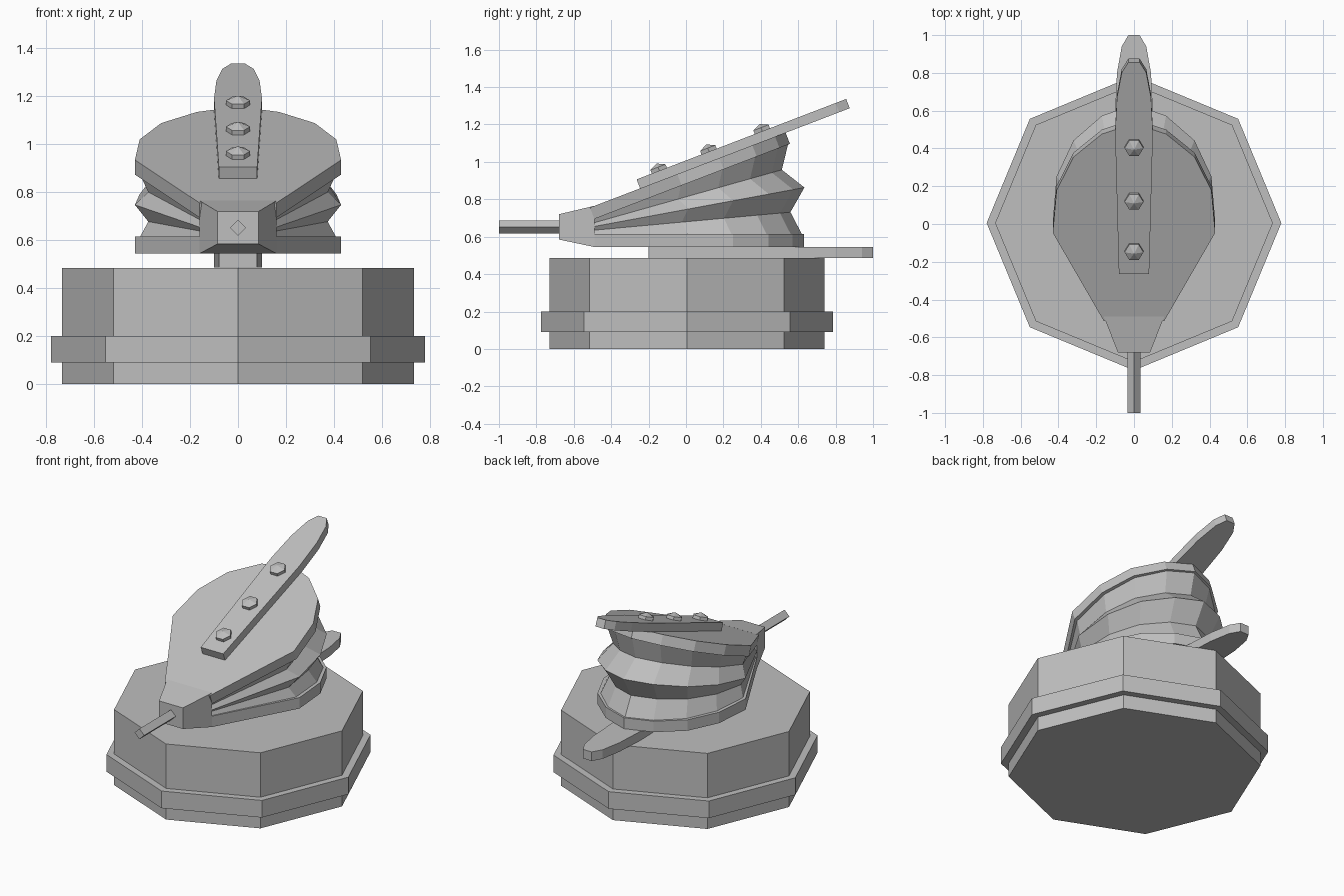
import bpy
import bmesh
from math import cos, sin, pi, radians
from mathutils import Matrix, Vector

cube = bpy.data.objects.get("Cube")
if cube:
    bpy.data.objects.remove(cube, do_unlink=True)

GREY = (0.52, 0.52, 0.52, 1)
grey = bpy.data.materials.new("plain grey")
grey.use_nodes = True
grey.diffuse_color = GREY
grey.node_tree.nodes["Principled BSDF"].inputs["Base Color"].default_value = GREY

TILT = radians(21)   # opening angle of the bellows
HINGE = -0.49        # y of the hinge line


def loft(name, rings):
    """Skin a stack of equal-sized rings and cap both ends."""
    bm = bmesh.new()
    loops = [[bm.verts.new(p) for p in ring] for ring in rings]
    n = len(loops[0])
    for low, high in zip(loops, loops[1:]):
        for i in range(n):
            j = (i + 1) % n
            bm.faces.new((low[i], low[j], high[j], high[i]))
    bm.faces.new(loops[0][::-1])
    bm.faces.new(loops[-1])
    bmesh.ops.remove_doubles(bm, verts=bm.verts[:], dist=1e-5)
    bmesh.ops.recalc_face_normals(bm, faces=bm.faces[:])
    mesh = bpy.data.meshes.new(name)
    bm.to_mesh(mesh)
    bm.free()
    mesh.materials.append(grey)
    obj = bpy.data.objects.new(name, mesh)
    bpy.context.collection.objects.link(obj)
    return obj


def ngon(n, radius, z, y=0.0):
    return [(radius * cos(2 * pi * i / n), y + radius * sin(2 * pi * i / n), z)
            for i in range(n)]


def mirrored(half):
    """Close a right-hand outline by mirroring it across x = 0."""
    return half + [(-x, y) for x, y in reversed(half) if x > 0]


def frame(y, z, angle):
    return Matrix.Translation((0, y, z)) @ Matrix.Rotation(angle, 4, "X")


def placed(outline, matrix, z=0.0, sx=1.0, sy=1.0):
    return [matrix @ Vector((x * sx, y * sy, z)) for x, y in outline]


def slab(name, outline, thickness, matrix):
    return loft(name, [placed(outline, matrix), placed(outline, matrix, thickness)])


def rect(hx, y, z0, z1):
    return [(-hx, y, z0), (hx, y, z0), (hx, y, z1), (-hx, y, z1)]


# Octagonal stand with a band around it
loft("base_block", [ngon(8, 0.735, z, 0.005) for z in (0, 0.485)])
loft("base_band", [ngon(8, 0.78, z, 0.005) for z in (0.09, 0.2)])

# Pear-shaped boards and round-ended handles
board = mirrored([(0.16, 0), (0.43, 0.5), (0.41, 0.74), (0.32, 0.93),
                  (0.17, 1.06), (0, 1.12)])
handle = mirrored([(0.08, 0), (0.1, 0.8), (0.09, 1.0), (0.065, 1.14), (0.03, 1.2)])
top_frame = frame(-0.245, 0.857, TILT)
slab("lower_board", board, 0.07, frame(HINGE, 0.545, 0))
slab("upper_board", board, 0.065, frame(HINGE, 0.695, TILT))
slab("lower_handle", handle, 0.058, frame(-0.2, 0.487, 0))
slab("upper_handle", handle, 0.053, top_frame)

# Pleated skin, alternating outer and inner folds that fan out from the hinge
folds = [(0.95, 0.99), (0.87, 0.94), (1.0, 1.02), (0.87, 0.93), (0.95, 0.99)]
rings = []
for k, (sx, sy) in enumerate(folds):
    t = k / (len(folds) - 1)
    rings.append(placed(board, frame(HINGE, 0.615 + 0.08 * t, TILT * t), 0, sx, sy))
loft("pleated_skin", rings)

# Tapered nozzle block and square pipe
loft("nozzle_block", [rect(0.085, -0.68, 0.585, 0.72), rect(0.16, HINGE, 0.545, 0.765)])
loft("nozzle_pipe", [[(x, y, 0.652 + z) for x, _, z in
                      ((0.034, 0, 0), (0, 0, 0.034), (-0.034, 0, 0), (0, 0, -0.034))]
                     for y in (-1.0, -0.67)])

# Pointed six-sided bolts along the upper handle
for i, along in enumerate((0.13, 0.415, 0.72)):
    matrix = top_frame @ Matrix.Translation((0, along, 0.053))
    profile = ((0.05, -0.005), (0.05, 0.02), (0.0, 0.04))
    loft(f"bolt_{i + 1}", [[matrix @ Vector(p) for p in ngon(6, r, z)]
                           for r, z in profile[:2]]
         + [[matrix @ Vector(p) for p in ngon(6, 0.002, profile[2][1])]])
